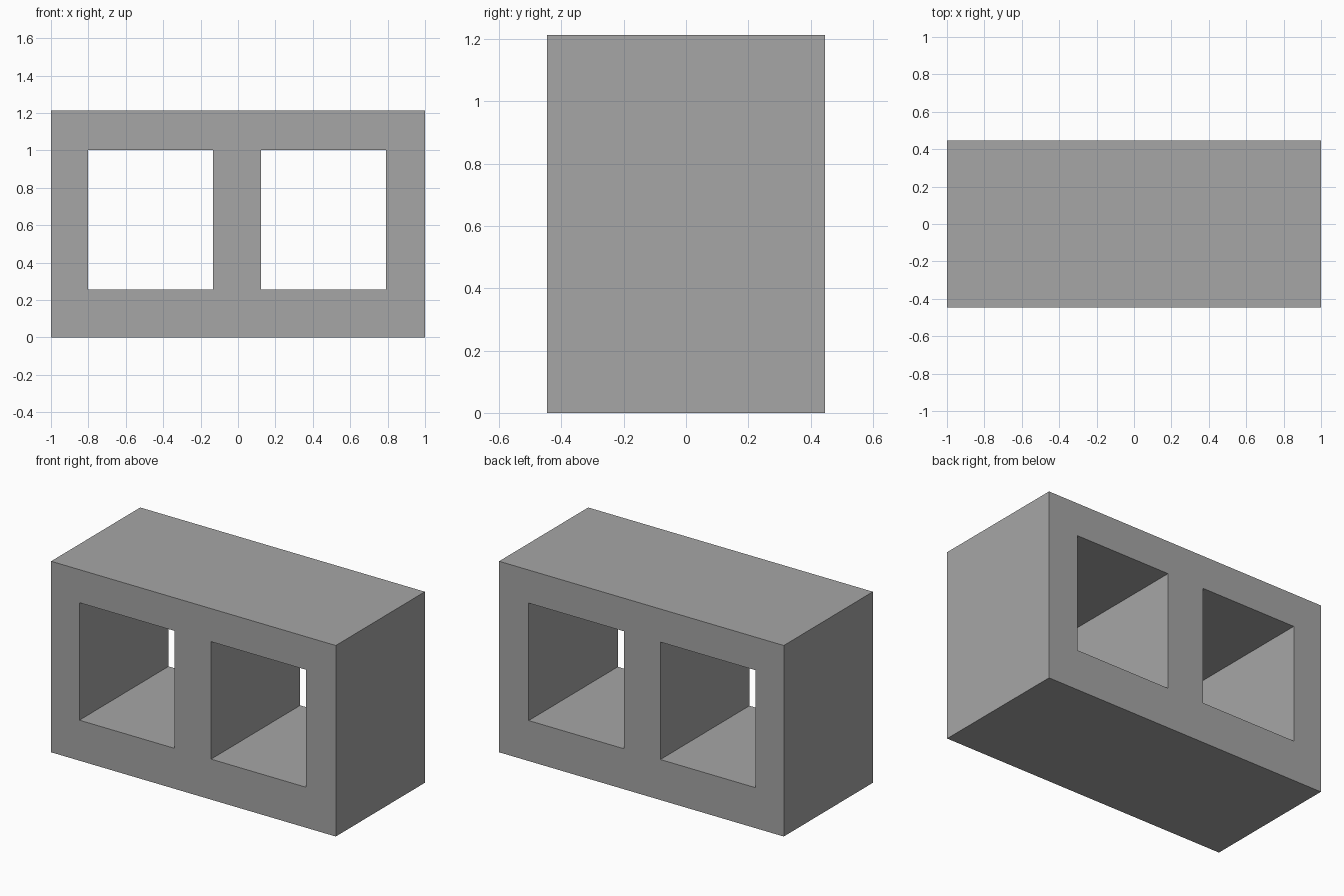
import bpy
import bmesh

if "Cube" in bpy.data.objects:
    bpy.data.objects.remove(bpy.data.objects["Cube"])

DEPTH = 0.894
XS = [-1.0, -0.801, -0.133, 0.124, 0.792, 1.0]   # outer walls, openings, centre web
ZS = [0.0, 0.257, 1.003, 1.213]                  # bottom wall, openings, top wall

# Concrete grey
grey = bpy.data.materials.new("concrete_grey")
grey.diffuse_color = (0.38, 0.38, 0.38, 1.0)
grey.use_nodes = True
grey.node_tree.nodes["Principled BSDF"].inputs["Base Color"].default_value = grey.diffuse_color

# Front profile: a grid of cells, leaving out the two openings
bm = bmesh.new()
grid = [[bm.verts.new((x, -DEPTH / 2, z)) for z in ZS] for x in XS]
for i in range(len(XS) - 1):
    for j in range(len(ZS) - 1):
        if j == 1 and i in (1, 3):
            continue
        bm.faces.new((grid[i][j], grid[i + 1][j], grid[i + 1][j + 1], grid[i][j + 1]))

# Extrude the profile through to the back, keeping the front faces
result = bmesh.ops.extrude_face_region(bm, geom=bm.faces[:], use_keep_orig=True)
moved = [g for g in result["geom"] if isinstance(g, bmesh.types.BMVert)]
bmesh.ops.translate(bm, verts=moved, vec=(0, DEPTH, 0))
bmesh.ops.recalc_face_normals(bm, faces=bm.faces[:])

# Hollow block object
mesh = bpy.data.meshes.new("hollow_block")
bm.to_mesh(mesh)
bm.free()
mesh.materials.append(grey)
block = bpy.data.objects.new("hollow_block", mesh)
bpy.context.collection.objects.link(block)
